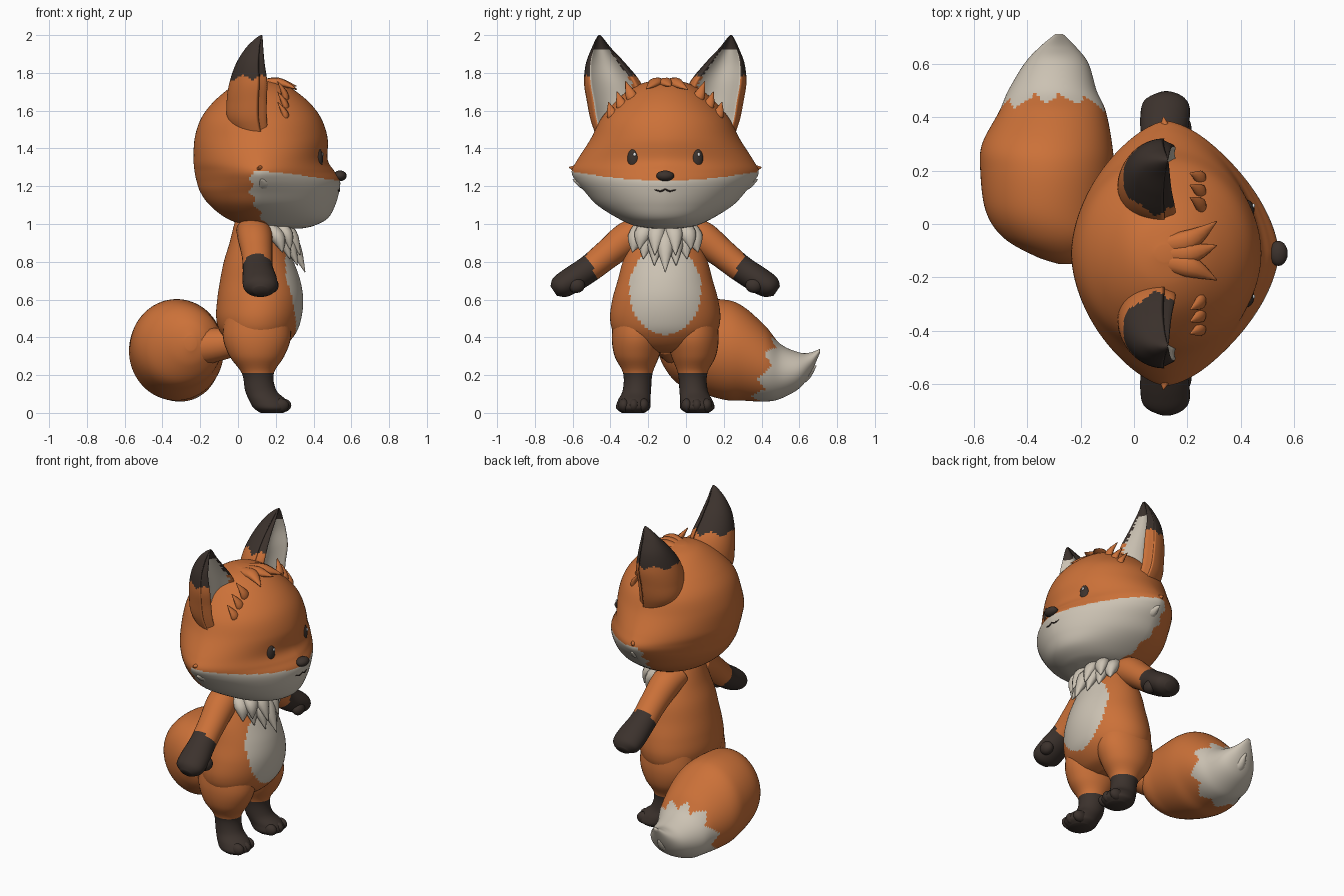
import bpy, bmesh, math
from mathutils import Vector

if "Cube" in bpy.data.objects:
    bpy.data.objects.remove(bpy.data.objects["Cube"])

MID = -0.11  # symmetry plane of the figure (it faces +x)

def material(name, rgb):
    m = bpy.data.materials.new(name)
    m.diffuse_color = (*rgb, 1)
    m.use_nodes = True
    m.node_tree.nodes["Principled BSDF"].inputs["Base Color"].default_value = m.diffuse_color
    return m

ORANGE, CREAM, DARK, WHITE = 0, 1, 2, 3
MATS = [material("orange fur", (0.60, 0.165, 0.04)), material("cream fur", (0.60, 0.54, 0.45)),
        material("dark brown", (0.045, 0.032, 0.026)), material("eye glint", (0.85, 0.85, 0.85))]

def resample(rows, k):
    """Smooth curve through the rows, k steps per span."""
    out = []
    for i in range(len(rows) - 1):
        a, b, c, d = rows[max(i - 1, 0)], rows[i], rows[i + 1], rows[min(i + 2, len(rows) - 1)]
        for j in range(k):
            t = j / k
            out.append([0.5 * (2 * q + (r - p) * t + (2 * p - 5 * q + 4 * r - s) * t * t
                               + (3 * q - p - 3 * r + s) * t ** 3) for p, q, r, s in zip(a, b, c, d)])
    return out + [list(rows[-1])]

def loft(name, rings, rule, off=MID):
    """Skin rings of points; rule gives the colour of a face from its centre."""
    bm = bmesh.new()
    vs = [[bm.verts.new(p) for p in ring] for ring in rings]
    n = len(rings[0])
    for a, b in zip(vs, vs[1:]):
        for i in range(n):
            bm.faces.new((a[i], a[(i + 1) % n], b[(i + 1) % n], b[i]))
    bm.faces.new(vs[0])
    bm.faces.new(vs[-1])
    bmesh.ops.recalc_face_normals(bm, faces=bm.faces)
    for f in bm.faces:
        f.smooth = True
        f.material_index = rule(f.calc_center_median()) if callable(rule) else rule
    me = bpy.data.meshes.new(name)
    bm.to_mesh(me)
    bm.free()
    for m in MATS:
        me.materials.append(m)
    ob = bpy.data.objects.new(name, me)
    ob.location.y = off
    bpy.context.collection.objects.link(ob)
    return ob

def angles(n):
    return [2 * math.pi * i / n for i in range(n)]

def spow(v, e):
    return math.copysign(abs(v) ** e, v)

def tube(name, rows, rule, ref=(1, 0, 0), n=16, k=5):
    """Rows of x, y, z, radius along ref, other radius."""
    rows = resample(rows, k)
    rings = []
    for i, r in enumerate(rows):
        p = Vector(r[:3])
        t = (Vector(rows[min(i + 1, len(rows) - 1)][:3]) - Vector(rows[max(i - 1, 0)][:3])).normalized()
        b = t.cross(Vector(ref)).normalized()
        a = b.cross(t)
        rings.append([p + a * r[3] * math.cos(q) + b * r[4] * math.sin(q) for q in angles(n)])
    return loft(name, rings, rule)

def spike(name, p, q, r, wide, thin, mat):
    """Pointed lock of fur from p through q to r."""
    tube(name, [(*p, wide * .8, thin * .8), (*q, wide, thin), (*r, .002, .002)], mat, ref=(0, 1, 0.1), n=10)

def ball(name, loc, radii, mat, yaw=0):
    rings = [[Vector((math.sin(u) * math.cos(q) * radii[0], math.sin(u) * math.sin(q) * radii[1],
                      math.cos(u) * radii[2])) for q in angles(20)]
             for u in [0.02 + (math.pi - 0.04) * i / 12 for i in range(13)]]
    ob = loft(name, rings, mat)
    ob.location = (loc[0], loc[1] + MID, loc[2])
    ob.rotation_euler.z = yaw

# Head: z, back x, front x, middle x, half width, roundness
head = [(.975, .15, .33, .24, .06, 2), (.99, .05, .40, .20, .16, 2), (1.03, -.06, .475, .15, .25, 2),
        (1.10, -.15, .515, .12, .36, 1.8), (1.17, -.20, .535, .12, .425, 1.7), (1.23, -.22, .54, .12, .475, 1.6),
        (1.28, -.23, .51, .12, .495, 1.6), (1.34, -.235, .475, .12, .465, 1.75), (1.45, -.23, .475, .12, .395, 1.9),
        (1.55, -.20, .445, .11, .345, 2), (1.63, -.145, .39, .10, .28, 2), (1.70, -.07, .31, .10, .205, 2),
        (1.745, 0, .23, .11, .12, 2), (1.765, .08, .15, .115, .03, 2)]

def head_ring(z, xb, xf, xc, w, p):
    return [Vector((xc + (xf - xc if math.cos(q) > 0 else xc - xb) * spow(math.cos(q), 2 / p),
                    w * spow(math.sin(q), 2 / p), z)) for q in angles(144)]

def head_rule(c):
    back = .07 + .5 * max(0, 1.15 - c.z) + .012 * math.sin(c.z * 90)
    return CREAM if c.z < 1.23 + .2 * c.y ** 2 and c.x > back else ORANGE

loft("head", [head_ring(*r) for r in resample(head, 8)], head_rule)

# Body with belly patch: z, back x, front x, half width
body = [(.32, .06, .16, .08), (.35, -.02, .24, .20), (.42, -.09, .305, .27), (.50, -.115, .335, .292),
        (.60, -.11, .345, .28), (.70, -.095, .33, .252), (.80, -.075, .295, .225), (.90, -.045, .255, .185),
        (1.0, -.02, .22, .14), (1.06, 0, .20, .12)]
loft("body", [[Vector(((b + f) / 2 + (f - b) / 2 * math.cos(q), w * math.sin(q), z)) for q in angles(96)]
              for z, b, f, w in resample(body, 8)],
     lambda c: CREAM if c.x > .1 and (c.y / .19) ** 2 + ((c.z - .65) / .235) ** 2 < 1 else ORANGE)

# Ears: z, inner y, outer y, back x, front x
ear = [(1.45, .12, .36, 0, .2), (1.55, .11, .395, -.055, .2), (1.65, .10, .415, -.06, .2), (1.75, .13, .43, -.045, .2),
       (1.85, .21, .42, -.01, .175), (1.93, .285, .39, .04, .155), (1.98, .325, .367, .09, .14),
       (2.0, .343, .353, .12, .13)]

def ear_ring(z, yi, yo, xb, xf, s):
    pts = []
    for q in angles(64):
        u, v = math.sin(q), math.cos(q)
        rim = xf - .35 * (xf - xb)
        dish = -.3 * (xf - rim) + (xf - rim) * (1.3 * u * u if abs(u) < .8 else 3.6 * (1 - abs(u)) + .112)
        x = rim + dish * min(1, v * 4) if v > 0 else rim + (rim - xb) * v
        pts.append(Vector((x, s * ((yi + yo) / 2 + u * (yo - yi) / 2), z)))
    return pts

def ear_rule(s):
    rows = resample(ear, 10)
    def rule(c):
        z, yi, yo, xb, xf = min(rows, key=lambda r: abs(r[0] - c.z))
        u = (s * c.y - (yi + yo) / 2) / max(.01, (yo - yi) / 2)
        if c.x > xf - .5 * (xf - xb) and -.68 < u < .78 and 1.5 < c.z < 1.925:
            return CREAM
        return DARK if c.z > 1.775 + .012 * math.sin(c.x * 60) else ORANGE
    return rule

# Legs with dark feet: z, centre x, radius x, centre y, radius y
leg = [(.52, .10, .17, .14, .13), (.40, .10, .18, .145, .138), (.30, .10, .145, .15, .118), (.21, .105, .085, .145, .078),
       (.12, .12, .083, .15, .075), (.065, .16, .10, .165, .086), (.025, .178, .095, .17, .09), (0, .18, .06, .17, .06)]

for side, s in (("left", 1), ("right", -1)):
    loft(side + "_ear", [ear_ring(*r, s) for r in resample(ear, 10)], ear_rule(s))
    loft(side + "_leg", [[Vector((cx + rx * math.cos(q), s * (cy + ry * math.sin(q)), z)) for q in angles(32)]
                         for z, cx, rx, cy, ry in resample(leg, 6)], lambda c: DARK if c.z < .21 else ORANGE)
    # Arm with dark paw
    tube(side + "_arm", [(.08, s * .10, .97, .09, .07), (.09, s * .19, .93, .092, .088), (.10, s * .30, .845, .082, .078),
                         (.105, s * .40, .765, .08, .072), (.115, s * .50, .70, .092, .07),
                         (.12, s * .56, .665, .085, .06), (.12, s * .59, .645, .04, .03)],
         lambda c, s=s: DARK if s * c.y - .5 * (c.z - .77) > .385 else ORANGE, n=28, k=7)
    ball(side + "_thumb", (.18, s * .47, .675), (.035, .045, .04), DARK)
    for i in range(3):
        ball(side + "_toe", (.225 + .012 * (i == 1), s * (.115 + .052 * i), .04), (.045, .03, .036), DARK)
    # Eye and glint
    ball(side + "_eye", (.427, s * .17, 1.345), (.022, .032, .056), DARK, s * .35)
    ball(side + "_eye_glint", (.447, s * .17 + .008, 1.368), (.006, .008, .01), WHITE)
    # Half of the mouth
    tube(side + "_mouth", [(.536, 0, 1.185, .004, .004), (.535, s * .025, 1.174, .004, .004),
                           (.528, s * .055, 1.182, .003, .003)], DARK, n=8)
    # Cheek fur points
    spike(side + "_cheek_upper", (.12, s * .38, 1.26), (.12, s * .44, 1.285), (.11, s * .51, 1.30), .03, .04, ORANGE)
    spike(side + "_cheek_lower", (.14, s * .37, 1.20), (.14, s * .43, 1.215), (.12, s * .49, 1.235), .03, .04, CREAM)
    # Fur in front of the ear
    for i in range(3):
        spike(side + "_ear_fur", (.24, s * (.16 + .05 * i), 1.62 - .04 * i), (.25, s * (.18 + .05 * i), 1.68 - .05 * i),
              (.21, s * (.21 + .045 * i), 1.755 - .055 * i), .03, .02, ORANGE)

ball("nose", (.54, 0, 1.255), (.035, .047, .028), DARK)

# Fringe on top of the head
for y, tip in ((-.05, -.10), (.0, .03), (.05, .12)):
    spike("fringe", (.10, y * .6, 1.735), (.21, y, 1.75), (.31, tip, 1.735 - abs(tip) * .2), .04, .025, ORANGE)

# Chest ruff: two layers of locks
for i in range(-3, 4):
    a = abs(i)
    spike("chest_fur", (.17 - .015 * a, .035 * i, 1.01), (.285 - .025 * a, .05 * i, .90 + .01 * a),
          (.355 - .04 * a, .058 * i, .745 + .035 * a), .05, .04, CREAM)
for i in (-2.5, -1, 1, 2.5):
    a = abs(i)
    spike("chest_fur_top", (.19, .03 * i, 1.02), (.295 - .015 * a, .048 * i, .945),
          (.365 - .035 * a, .055 * i, .815 + .02 * a), .045, .035, CREAM)

# Tail: y, centre x, radius x, centre z, radius z
tail = [(-.15, -.25, .03, .37, .04), (-.12, -.26, .11, .37, .12), (-.05, -.29, .20, .36, .20), (.05, -.32, .235, .355, .24),
        (.20, -.325, .25, .335, .265), (.30, -.325, .243, .315, .25), (.42, -.305, .20, .26, .20),
        (.50, -.305, .165, .22, .145), (.60, -.29, .12, .225, .095), (.66, -.285, .07, .265, .055),
        (.71, -.28, .015, .33, .01)]

def tail_rule(c):
    zig = abs((math.atan2(c.z - .25, c.x + .3) * 9 / (2 * math.pi)) % 1 - .5) * .12
    return CREAM if c.y > .34 + .3 * (c.z - .07) + zig else ORANGE

loft("tail", [[Vector((cx + rx * math.cos(q), y, cz + rz * math.sin(q))) for q in angles(72)]
              for y, cx, rx, cz, rz in resample(tail, 8)], tail_rule, 0)
tube("tail_base", [(.02, 0, .38, .07, .07), (-.12, .03, .36, .09, .08), (-.26, .10, .35, .12, .12)],
     ORANGE, ref=(0, 0, 1))
spike("tail_tip_fur", (-.29, .66, .18), (-.28, .73, .20), (-.28, .80, .25), .04, .04, CREAM)
